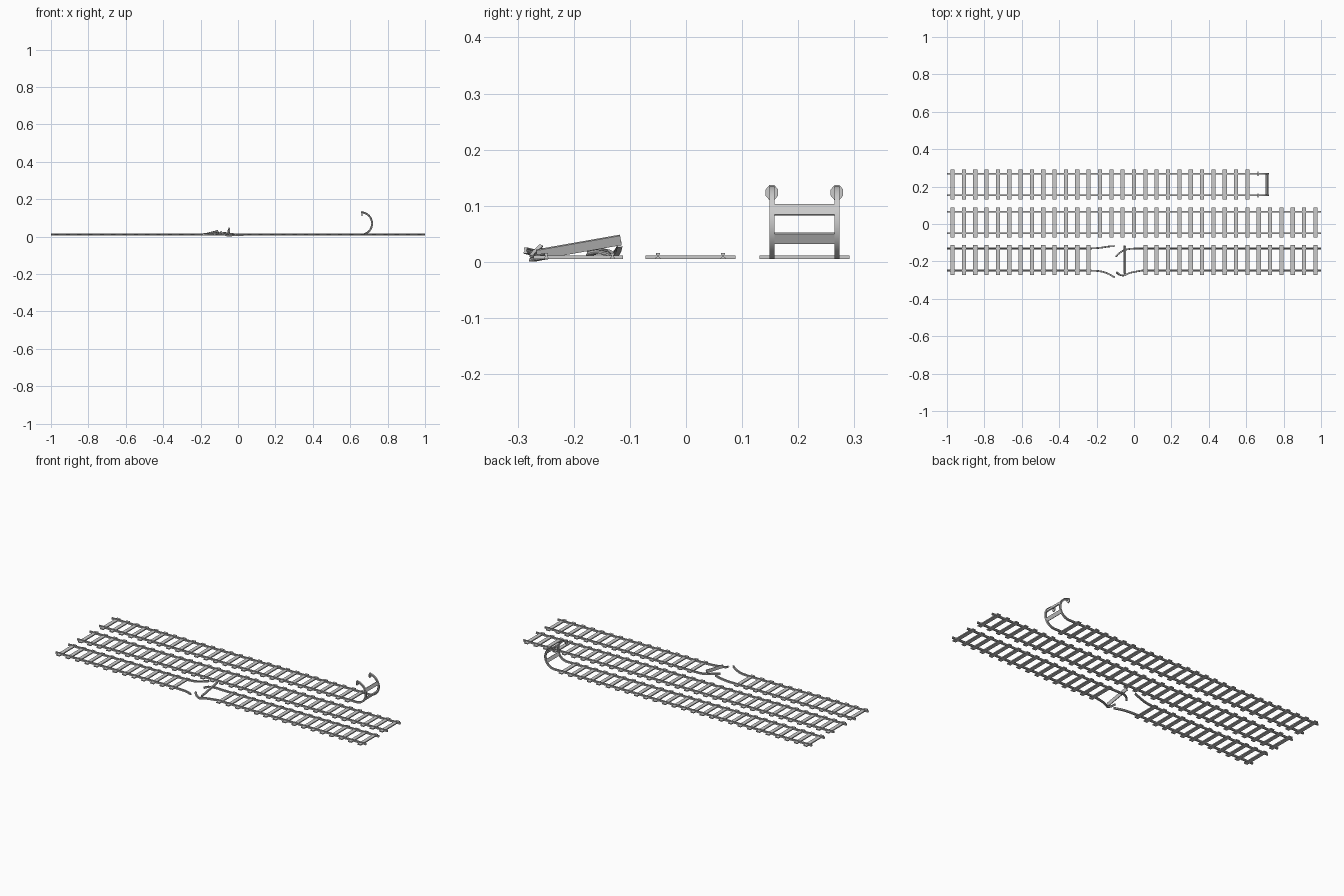
import bpy, bmesh
from math import sin, cos, pi, radians
from mathutils import Vector, Matrix

if "Cube" in bpy.data.objects:
    bpy.data.objects.remove(bpy.data.objects["Cube"])

STEP = 1.94 / 32          # sleeper spacing
Z0 = 0.005                # underside of sleepers and rails
HALF = 0.058              # half the gauge
# rail cross-section (side, up): foot, web, head
half = [(0.0045, 0), (0.0045, 0.002), (0.002, 0.004), (0.002, 0.007), (0.0035, 0.008), (0.0035, 0.0105)]
PROFILE = half + [(-a, b) for a, b in reversed(half)]


def finish(bm, name, smooth=False):
    bmesh.ops.recalc_face_normals(bm, faces=bm.faces[:])
    mesh = bpy.data.meshes.new(name)
    bm.to_mesh(mesh)
    bm.free()
    ob = bpy.data.objects.new(name, mesh)
    bpy.context.collection.objects.link(ob)
    if smooth:
        bpy.ops.object.select_all(action='DESELECT')
        ob.select_set(True)
        bpy.context.view_layer.objects.active = ob
        bpy.ops.object.shade_smooth_by_angle(angle=radians(30))
    return ob


def add_box(bm, loc, size, rot=Matrix.Identity(4)):
    m = Matrix.Translation(loc) @ rot @ Matrix.Diagonal((*size, 1))
    bmesh.ops.create_cube(bm, size=1, matrix=m)


def spline(pts, n=5):
    """Catmull-Rom curve through the points."""
    p = [Vector(q) for q in pts]
    p = [2 * p[0] - p[1]] + p + [2 * p[-1] - p[-2]]
    out = []
    for i in range(1, len(p) - 2):
        a, b, c, d = p[i - 1:i + 3]
        for k in range(n):
            t = k / n
            out.append(0.5 * (2 * b + (c - a) * t + (2 * a - 5 * b + 4 * c - d) * t * t
                              + (3 * b - a - 3 * c + d) * t ** 3))
    return out + [p[-2]]


def rail(name, path):
    """Sweep the rail section along a path that runs towards +x at its start."""
    bm = bmesh.new()
    path = [Vector(p) for p in path]
    rings = []
    for i, p in enumerate(path):
        t = (path[min(i + 1, len(path) - 1)] - path[max(i - 1, 0)]).normalized()
        up = t.cross(Vector((0, 1, 0))).normalized()
        side = up.cross(t)
        rings.append([bm.verts.new(p + side * a + up * b) for a, b in PROFILE])
    n = len(PROFILE)
    for r, s in zip(rings, rings[1:]):
        for j in range(n):
            bm.faces.new((r[j], r[(j + 1) % n], s[(j + 1) % n], s[j]))
    bm.faces.new(rings[0])
    bm.faces.new(rings[-1])
    return finish(bm, name, True)


def sleepers(name, y, indices):
    bm = bmesh.new()
    for i in indices:
        add_box(bm, (-0.97 + i * STEP, y, Z0 + 0.003), (0.022, 0.16, 0.006))
    finish(bm, name)


# straight middle track
sleepers("middle_sleepers", 0.008, range(33))
for s in (-1, 1):
    y = 0.008 + s * HALF
    rail("middle_rail", [(-1, y, Z0), (1, y, Z0)])

# back track, with its end curled up and over
CX, CZ, R, YB = 0.657, 0.07, 0.065, 0.211
sleepers("back_sleepers", YB, range(27))
for s in (-1, 1):
    y = YB + s * HALF
    arc = [(CX + R * sin(a), y, CZ - R * cos(a)) for a in [pi * k / 24 for k in range(25)]]
    rail("curled_rail", [(-1, y, Z0)] + arc)
    # flared rail tip
    bm = bmesh.new()
    m = (Matrix.Translation((0.662, y, 0.1235)) @ Matrix.Diagonal((1, 0.85, 1, 1))
         @ Matrix.Rotation(pi / 2, 4, 'Y') @ Matrix.Rotation(pi / 8, 4, 'Z'))
    bmesh.ops.create_cone(bm, cap_ends=True, segments=8, radius1=0.0142, radius2=0.0142,
                          depth=0.005, matrix=m)
    finish(bm, "rail_tip")
bm = bmesh.new()
for deg in (-27, 22):
    a = radians(deg)
    add_box(bm, (CX + 0.061 * cos(a), YB, CZ + 0.061 * sin(a)), (0.006, 0.114, 0.02),
            Matrix.Rotation(-a, 4, 'Y'))
finish(bm, "curl_crossbars")

# front track, broken in the middle
sleepers("front_sleepers", -0.192, [*range(13), *range(17, 33)])
yb, yf = -0.131, -0.249
rail("broken_rail_left_back", [(-1, yb, Z0)] + spline(
    [(-0.23, yb, Z0), (-0.18, -0.127, 0.008), (-0.14, -0.121, 0.016), (-0.105, -0.118, 0.026)]))
rail("broken_rail_left_front", [(-1, yf, Z0)] + spline(
    [(-0.23, yf, Z0), (-0.18, -0.253, 0.006), (-0.14, -0.265, 0.010), (-0.103, -0.286, 0.015)]))
rail("broken_rail_right_back", spline(
    [(-0.097, -0.175, 0.011), (-0.08, -0.157, 0.014), (-0.05, -0.139, 0.011),
     (-0.01, -0.132, 0.006), (0.04, yb, Z0)]) + [(1, yb, Z0)])
rail("broken_rail_right_front", spline(
    [(-0.096, -0.258, 0.022), (-0.08, -0.270, 0.010), (-0.055, -0.275, 0.001),
     (-0.02, -0.261, 0.003), (0.04, yf, Z0)]) + [(1, yf, Z0)])

# loose sleeper, tilted across the break
bm = bmesh.new()
add_box(bm, (-0.05, -0.191, 0.026), (0.006, 0.152, 0.018),
        Matrix.Rotation(radians(10), 4, 'X') @ Matrix.Rotation(radians(20), 4, 'Y'))
finish(bm, "loose_sleeper")
